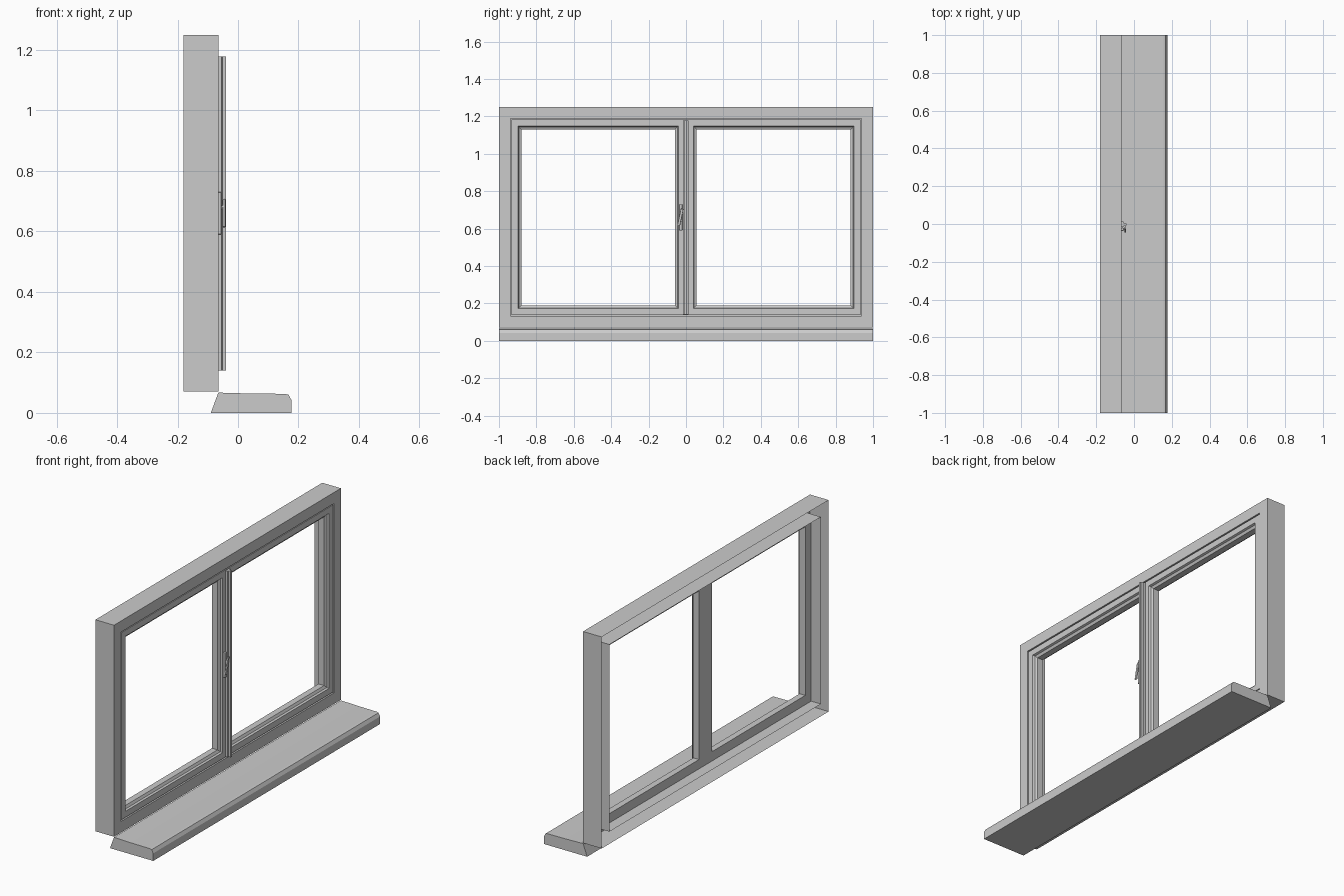
import bpy, bmesh
from math import radians

if "Cube" in bpy.data.objects:
    bpy.data.objects.remove(bpy.data.objects["Cube"])


def finish(name, bm):
    bmesh.ops.recalc_face_normals(bm, faces=bm.faces[:])
    me = bpy.data.meshes.new(name)
    bm.to_mesh(me)
    bm.free()
    ob = bpy.data.objects.new(name, me)
    bpy.context.collection.objects.link(ob)
    return ob


def ring(name, y0, y1, z0, z1, profile, closed):
    """Mitred rectangular frame; profile is a list of (inset, x)."""
    bm = bmesh.new()
    loops = []
    for i, x in profile:
        corners = [(y0 + i, z0 + i), (y1 - i, z0 + i), (y1 - i, z1 - i), (y0 + i, z1 - i)]
        loops.append([bm.verts.new((x, y, z)) for y, z in corners])
    n = len(loops)
    for a in range(n if closed else n - 1):
        p, q = loops[a], loops[(a + 1) % n]
        for k in range(4):
            m = (k + 1) % 4
            bm.faces.new((p[k], p[m], q[m], q[k]))
    return finish(name, bm)


def prism(name, start, end):
    """Solid between two matching outlines."""
    bm = bmesh.new()
    a = [bm.verts.new(p) for p in start]
    b = [bm.verts.new(p) for p in end]
    bm.faces.new(a)
    bm.faces.new(b[::-1])
    for k in range(len(a)):
        m = (k + 1) % len(a)
        bm.faces.new((a[k], b[k], b[m], a[m]))
    return finish(name, bm)


def box(name, centre, size, tilt=0, bevel=0):
    bm = bmesh.new()
    bmesh.ops.create_cube(bm, size=1)
    bmesh.ops.scale(bm, vec=size, verts=bm.verts)
    ob = finish(name, bm)
    ob.location = centre
    ob.rotation_euler.x = tilt
    if bevel:
        mod = ob.modifiers.new("bevel", 'BEVEL')
        mod.width = bevel
        mod.segments = 2
    return ob


# outer frame: shell open at the back, with a rebate around the sashes
ring("outer_frame", -1, 1, 0.07, 1.25,
     [(0, -0.18), (0, -0.065), (0.062, -0.065), (0.062, -0.078),
      (0.068, -0.078), (0.068, -0.18)], False)

# two sashes with sloped glazing edges
sash = [(0, -0.12), (0, -0.067), (0.034, -0.067), (0.038, -0.078),
        (0.052, -0.085), (0.052, -0.12)]
ring("left_sash", -0.932, -0.007, 0.138, 1.182, sash, True)
ring("right_sash", 0.005, 0.932, 0.138, 1.182, sash, True)

# centre post and stepped cover strip
box("centre_post", (-0.093, -0.001, 0.66), (0.054, 0.012, 1.044))
strip = [(-0.068, -0.016), (-0.055, -0.016), (-0.052, -0.008), (-0.04, -0.007),
         (-0.04, 0.003), (-0.052, 0.004), (-0.055, 0.013), (-0.068, 0.013)]
prism("cover_strip", [(x, y, 0.14) for x, y in strip], [(x, y, 1.178) for x, y in strip])

# sill with slanted back and rounded nose
sill = [(-0.09, 0), (-0.065, 0.067), (0.04, 0.064), (0.155, 0.063),
        (0.167, 0.06), (0.177, 0.042), (0.177, 0)]
prism("sill", [(x, -1, z) for x, z in sill], [(x, 1, z) for x, z in sill])

# handle
box("handle_plate", (-0.061, -0.028, 0.66), (0.012, 0.017, 0.14), 0, 0.003)
box("handle_spindle", (-0.052, -0.025, 0.68), (0.016, 0.01, 0.012))
box("handle_lever", (-0.046, -0.03, 0.66), (0.009, 0.014, 0.094), radians(-12), 0.003)
